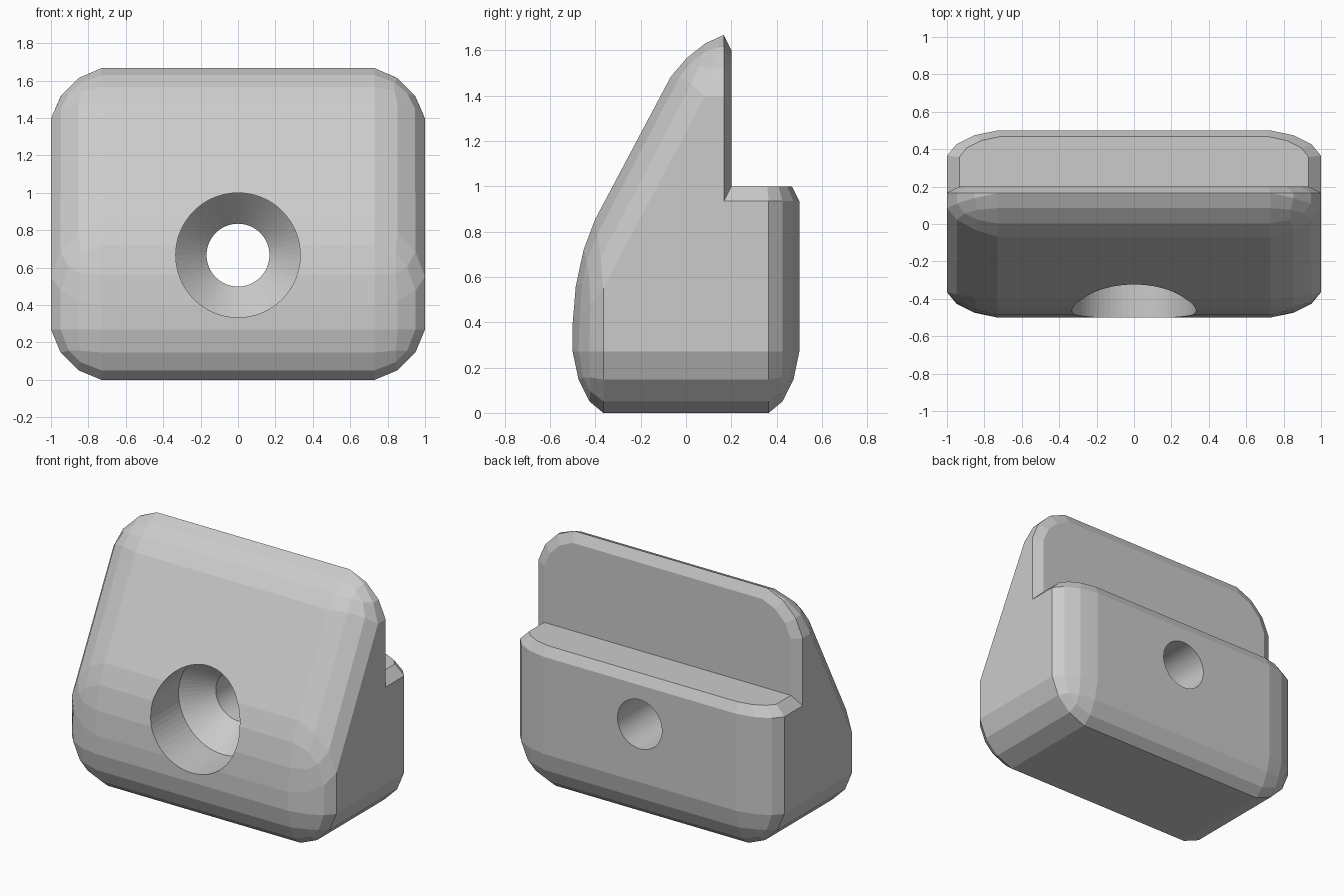
import bpy, bmesh, math
from mathutils import Matrix, Vector

if "Cube" in bpy.data.objects:
    bpy.data.objects.remove(bpy.data.objects["Cube"])


def make_object(name, bm):
    mesh = bpy.data.meshes.new(name)
    bmesh.ops.recalc_face_normals(bm, faces=bm.faces[:])
    bm.to_mesh(mesh)
    bm.free()
    obj = bpy.data.objects.new(name, mesh)
    bpy.context.collection.objects.link(obj)
    return obj


def cut(target, cutter):
    mod = target.modifiers.new("cut", 'BOOLEAN')
    mod.operation = 'DIFFERENCE'
    mod.solver = 'EXACT'
    mod.object = cutter
    cutter.hide_render = True
    bpy.context.view_layer.objects.active = target
    bpy.ops.object.modifier_apply(modifier=mod.name)
    bpy.data.objects.remove(cutter, do_unlink=True)


# Wedge body with broad rounded edges, built at double depth
TOP = 1.667
profile = [(-1, 0), (-1, 0.667), (0.06, TOP), (1, TOP), (1, 0)]
bm = bmesh.new()
face = bm.faces.new([bm.verts.new((-1, y, z)) for y, z in profile])
ext = bmesh.ops.extrude_face_region(bm, geom=[face], use_keep_orig=True)
bmesh.ops.translate(bm, vec=(2, 0, 0),
                    verts=[v for v in ext["geom"] if isinstance(v, bmesh.types.BMVert)])
bmesh.ops.recalc_face_normals(bm, faces=bm.faces[:])
bmesh.ops.bevel(bm, geom=bm.edges[:], offset=0.27, offset_type='OFFSET', segments=3,
                profile=0.42, affect='EDGES', clamp_overlap=False)
body = make_object("wedge_block", bm)

# Step cut out of the upper back
STEP_Y, STEP_Z = 0.4, 1.0
bm = bmesh.new()
bmesh.ops.create_cube(bm, size=1, matrix=Matrix.Translation((0, STEP_Y + 1, STEP_Z + 1))
                      @ Matrix.Diagonal((4, 2, 2, 1)))
cut(body, make_object("step_cutter", bm))

# Narrow chamfer around the rim of the step, then squash to final depth
bm = bmesh.new()
bm.from_mesh(body.data)
bmesh.ops.remove_doubles(bm, verts=bm.verts[:], dist=0.0005)


def on_step(f):
    c = f.calc_center_median()
    flat_y = abs(f.normal.y) > 0.999 and abs(c.y - STEP_Y) < 0.002
    flat_z = abs(f.normal.z) > 0.999 and abs(c.z - STEP_Z) < 0.002
    return flat_y or flat_z


bm.normal_update()
rim = [e for e in bm.edges if len(e.link_faces) == 2
       and on_step(e.link_faces[0]) != on_step(e.link_faces[1])]
bmesh.ops.bevel(bm, geom=rim, offset=0.066, offset_type='OFFSET', segments=1,
                profile=0.5, affect='EDGES', clamp_overlap=False)
bmesh.ops.scale(bm, vec=Vector((1, 0.5, 1)), verts=bm.verts[:])
bmesh.ops.recalc_face_normals(bm, faces=bm.faces[:])
bm.to_mesh(body.data)
bm.free()

# Countersunk screw hole through the block
SIDES = 64
bm = bmesh.new()
rings = []
for r, y in [(0.333, -1), (0.333, -0.167), (0.168, 0), (0.168, 1)]:
    rings.append([bm.verts.new((r * math.cos(a), y, 0.667 + r * math.sin(a)))
                  for a in (2 * math.pi * i / SIDES for i in range(SIDES))])
for a, b in zip(rings, rings[1:]):
    for i in range(SIDES):
        j = (i + 1) % SIDES
        bm.faces.new((a[i], a[j], b[j], b[i]))
bm.faces.new(rings[0])
bm.faces.new(rings[-1])
cut(body, make_object("hole_cutter", bm))

# Single plain grey colour
grey = bpy.data.materials.new("light_grey")
grey.diffuse_color = (0.6, 0.6, 0.6, 1)
grey.use_nodes = True
grey.node_tree.nodes["Principled BSDF"].inputs["Base Color"].default_value = grey.diffuse_color
body.data.materials.clear()
body.data.materials.append(grey)
for p in body.data.polygons:
    p.material_index = 0
    p.use_smooth = False
